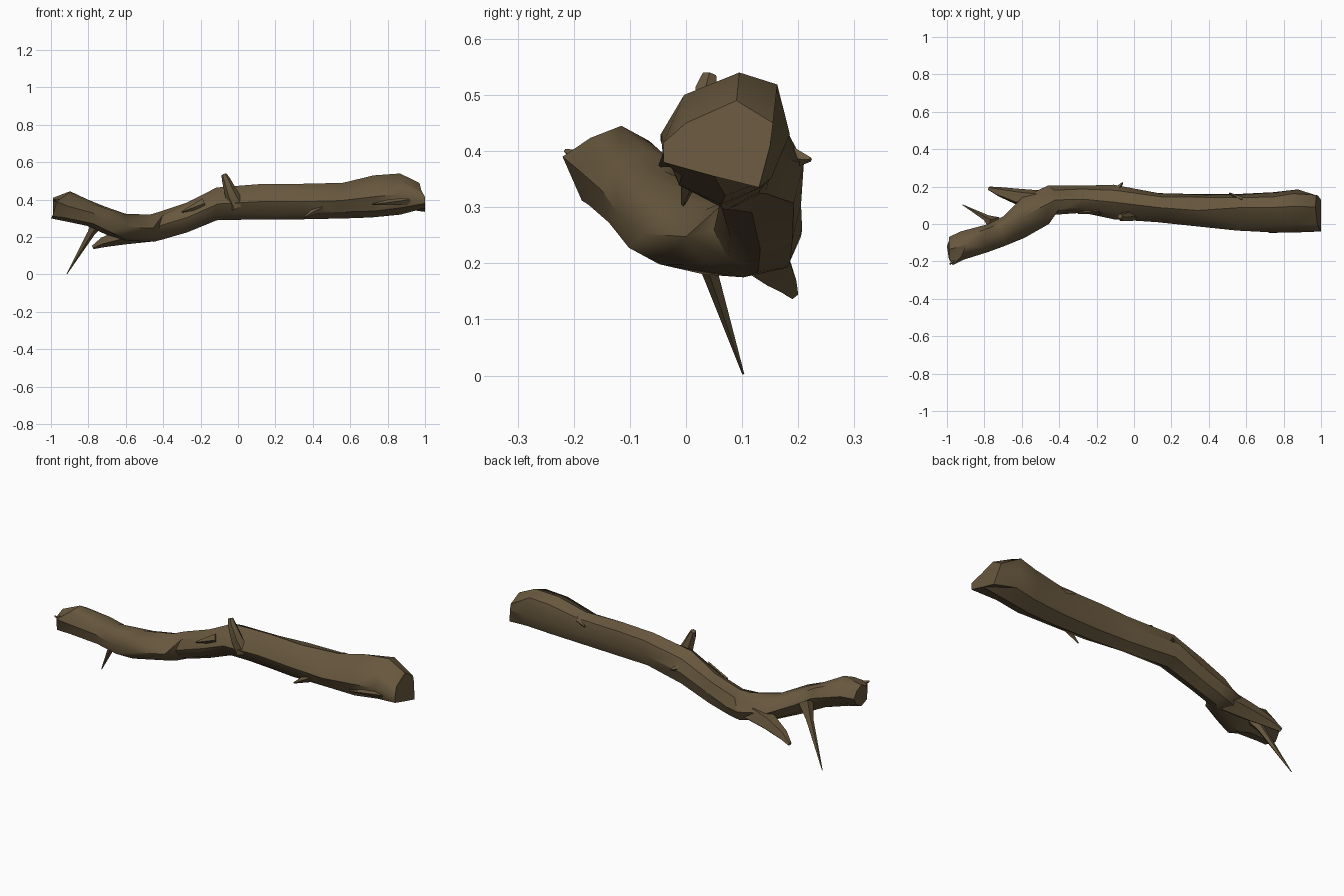
import bpy, bmesh, math, random
from mathutils import Vector

random.seed(4)
bark = bpy.data.materials.new("dark bark brown")
bark.diffuse_color = (0.135, 0.095, 0.047, 1)


def finish(name, bm, angle=38):
    bmesh.ops.recalc_face_normals(bm, faces=bm.faces)
    me = bpy.data.meshes.new(name)
    bm.to_mesh(me)
    bm.free()
    me.materials.append(bark)
    ob = bpy.data.objects.new(name, me)
    bpy.context.collection.objects.link(ob)
    bpy.ops.object.select_all(action='DESELECT')
    ob.select_set(True)
    bpy.context.view_layer.objects.active = ob
    bpy.ops.object.shade_smooth_by_angle(angle=math.radians(angle))
    return ob


def loft(name, rings):
    """Skin a list of equal-length point rings and cap both ends."""
    bm = bmesh.new()
    vs = [[bm.verts.new(p) for p in r] for r in rings]
    n = len(vs[0])
    for a, b in zip(vs, vs[1:]):
        for i in range(n):
            j = (i + 1) % n
            q = (a[i], a[j], b[j], b[i])
            # irregular triangulation gives the twisted bark facets
            if random.random() < 0.5:
                bm.faces.new((q[0], q[1], q[2]))
                bm.faces.new((q[0], q[2], q[3]))
            else:
                bm.faces.new((q[0], q[1], q[3]))
                bm.faces.new((q[1], q[2], q[3]))
    bm.faces.new(vs[0])
    bm.faces.new(vs[-1])
    return finish(name, bm)


def branch(name, points, sides=5):
    """Tapered stub through (x, y, z, radius, flatness) stations."""
    rings = []
    ps = [Vector(p[:3]) for p in points]
    for k, p in enumerate(points):
        d = (ps[min(k + 1, len(ps) - 1)] - ps[max(k - 1, 0)]).normalized()
        u = d.cross(Vector((0, 1, 0))).normalized()
        v = d.cross(u)
        rings.append([ps[k] + u * p[3] * math.cos(t) + v * p[3] * p[4] * math.sin(t)
                      for t in (2 * math.pi * i / sides for i in range(sides))])
    return loft(name, rings)


# Trunk sections: x, y min, y max, z min, z max
sections = [
    (-0.99, -0.20, -0.07, 0.30, 0.41),
    (-0.91, -0.19, -0.04, 0.285, 0.445),
    (-0.79, -0.15, 0.00, 0.26, 0.40),
    (-0.70, -0.12, 0.04, 0.21, 0.365),
    (-0.60, -0.075, 0.14, 0.18, 0.325),
    (-0.46, 0.00, 0.205, 0.175, 0.32),
    (-0.41, 0.05, 0.207, 0.185, 0.335),
    (-0.29, 0.06, 0.205, 0.225, 0.385),
    (-0.10, 0.025, 0.21, 0.29, 0.465),
    (0.14, 0.01, 0.165, 0.295, 0.485),
    (0.34, -0.015, 0.16, 0.295, 0.485),
    (0.56, -0.035, 0.16, 0.30, 0.49),
    (0.73, -0.045, 0.17, 0.305, 0.53),
    (0.86, -0.045, 0.185, 0.32, 0.54),
]
# fullness of the diagonal corners: top back, top front, bottom front, bottom back
LEFT = {1: 0.95, 3: 1.0, 5: 1.12, 7: 1.0}
MIDDLE = {1: 1.0, 3: 0.95, 5: 1.0, 7: 1.1}
RIGHT = {1: 1.08, 3: 0.86, 5: 0.95, 7: 1.04}
SIDES = 8
rings = []
for k, (x, y0, y1, z0, z1) in enumerate(sections):
    full = LEFT if x < -0.55 else MIDDLE if x < 0 else RIGHT
    ring = []
    for i in range(SIDES):
        t = 2 * math.pi * i / SIDES
        r = full[i] + random.uniform(-0.07, 0.07) if i % 2 else 1
        dx = 0 if k == 0 else random.uniform(-0.02, 0.02)
        lean = 0.025 if i == 2 and x > 0.5 else 0
        ring.append((x + dx,
                     (y0 + y1) / 2 + (y1 - y0) / 2 * r * math.cos(t) + lean,
                     (z0 + z1) / 2 + (z1 - z0) / 2 * r * math.sin(t)))
    rings.append(ring)
# ragged broken ends
rings[0][4] = (-0.97, -0.22, 0.39)
rings[0][6] = (-1.0, -0.12, 0.30)
rings.append([(0.985, 0.15, 0.41), (0.975, 0.155, 0.45), (0.97, 0.09, 0.49),
              (0.98, 0.0, 0.45), (1.0, -0.04, 0.415), (1.0, -0.04, 0.38),
              (1.0, 0.05, 0.355), (1.0, 0.13, 0.335)])
loft("trunk", rings)

# Long thin spike reaching the ground
branch("ground_spike", [(-0.74, 0.0, 0.30, 0.045, 0.9),
                        (-0.785, 0.03, 0.225, 0.022, 0.8),
                        (-0.915, 0.102, 0.003, 0.002, 1)])

# Broken side branch at the back of the bend
branch("back_stub", [(-0.47, 0.12, 0.235, 0.06, 1.0),
                     (-0.62, 0.145, 0.205, 0.046, 1.0),
                     (-0.72, 0.172, 0.175, 0.030, 0.9),
                     (-0.775, 0.19, 0.146, 0.011, 1)])

# Short stub on top of the trunk
branch("top_stub", [(0.00, 0.05, 0.36, 0.045, 0.7),
                    (-0.035, 0.04, 0.43, 0.036, 0.8),
                    (-0.065, 0.036, 0.51, 0.022, 1.0),
                    (-0.075, 0.042, 0.535, 0.014, 1.0)], 6)

# Small bark splinters lying along the trunk
for i, (a, b, r) in enumerate([
    ((-0.10, 0.17, 0.39), (-0.06, 0.222, 0.385), 0.030),
    ((0.58, 0.13, 0.46), (0.51, 0.165, 0.45), 0.022),
    ((0.45, 0.01, 0.36), (0.35, -0.005, 0.305), 0.028),
    ((-0.18, 0.07, 0.38), (-0.30, 0.058, 0.335), 0.028),
    ((0.92, -0.02, 0.40), (0.72, -0.045, 0.375), 0.028),
    ((-0.93, -0.17, 0.38), (-0.985, -0.215, 0.40), 0.022),
]):
    branch("bark_splinter_%d" % (i + 1), [(*a, r, 0.7), (*b, 0.004, 1)], 4)
